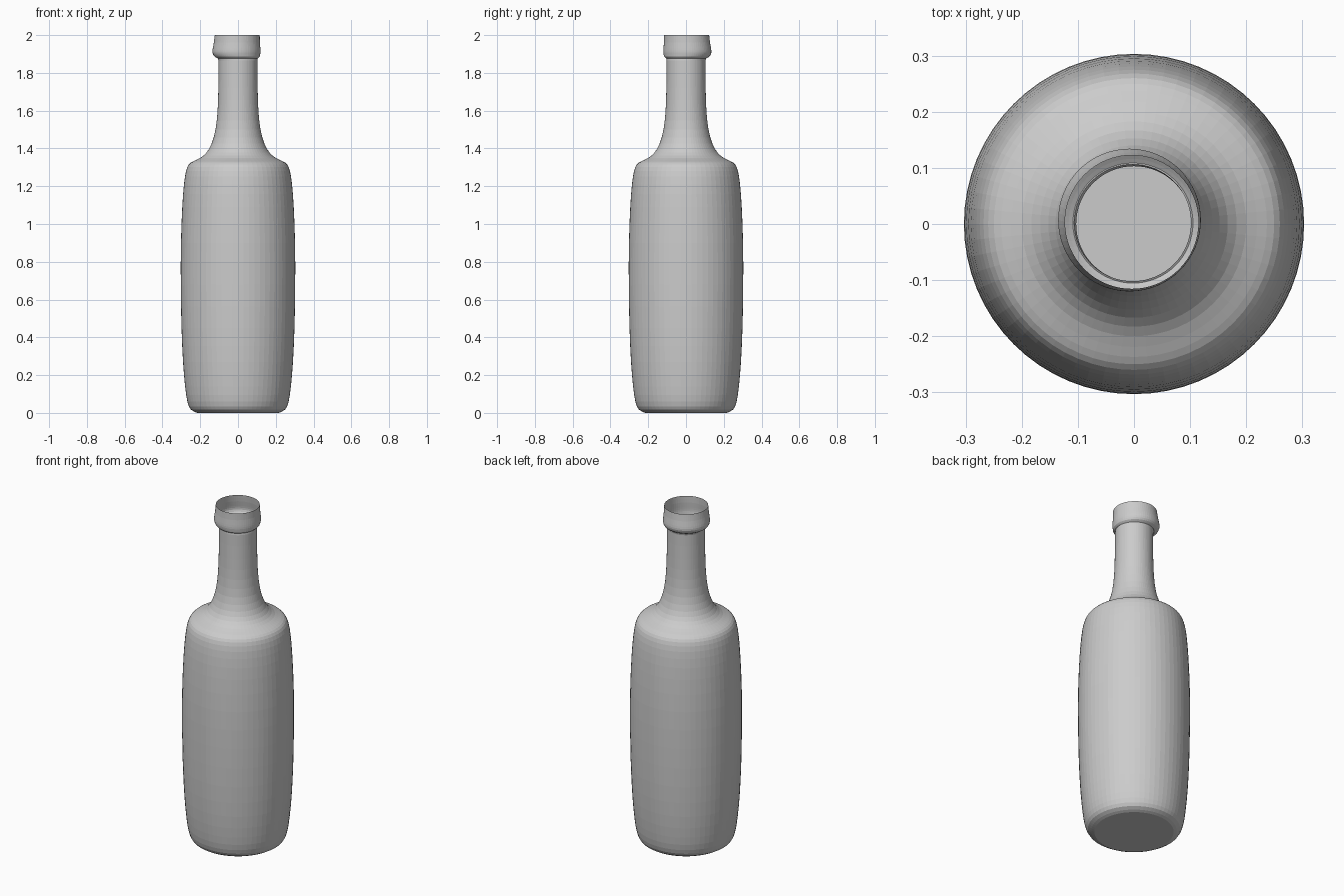
import bpy
import bmesh
import math
from mathutils import Vector

SEGMENTS = 64

cube = bpy.data.objects.get("Cube")
if cube:
    bpy.data.objects.remove(cube, do_unlink=True)

# Plain grey material
grey = bpy.data.materials.new("plain_grey")
grey.use_nodes = True
color = (0.6, 0.6, 0.6, 1)
grey.diffuse_color = color
grey.node_tree.nodes["Principled BSDF"].inputs["Base Color"].default_value = color

# Silhouette as (radius, height): base, body, shoulder, neck, lip
profile = [
    (0.215, 0.0), (0.25, 0.018), (0.268, 0.06), (0.28, 0.14), (0.291, 0.27),
    (0.299, 0.45), (0.303, 0.68), (0.302, 0.9), (0.295, 1.09), (0.286, 1.21),
    (0.275, 1.28), (0.26, 1.315), (0.237, 1.332), (0.2, 1.35), (0.167, 1.378),
    (0.14, 1.425), (0.119, 1.5), (0.108, 1.6), (0.104, 1.72), (0.103, 1.865),
    (0.107, 1.877), (0.12, 1.887), (0.127, 1.907), (0.126, 1.93), (0.122, 1.96),
    (0.119, 2.0),
]


def smooth_path(points):
    """Add a Catmull-Rom midpoint between neighbouring points."""
    pts = [Vector((r, 0, z)) for r, z in points]
    path = []
    for i in range(len(pts) - 1):
        a, b, c, d = (pts[max(i - 1, 0)], pts[i], pts[i + 1],
                      pts[min(i + 2, len(pts) - 1)])
        path += [b, (9 * (b + c) - a - d) / 16]
    return path + [pts[-1]]


# Thin-walled open bottle turned around the vertical axis
bm = bmesh.new()
verts = [bm.verts.new(p) for p in smooth_path(profile)]
edges = [bm.edges.new(pair) for pair in zip(verts, verts[1:])]
bmesh.ops.spin(bm, geom=verts + edges, cent=(0, 0, 0), axis=(0, 0, 1),
               angle=math.tau, steps=SEGMENTS, use_merge=True)
bmesh.ops.remove_doubles(bm, verts=bm.verts, dist=0.0001)

# Flat base
low = min(v.co.z for v in bm.verts)
base = [e for e in bm.edges if e.is_boundary
        and all(v.co.z < low + 0.002 for v in e.verts)]
bmesh.ops.edgeloop_fill(bm, edges=base)

# The lip sits slightly off centre
for v in bm.verts:
    if v.co.z > 1.87:
        rise = min(1, (v.co.z - 1.87) / 0.03)
        ease = 1 - 0.5 * max(0, (v.co.z - 1.92) / 0.08)
        v.co += Vector((-0.008, 0.007, 0)) * rise * ease

bmesh.ops.recalc_face_normals(bm, faces=bm.faces)
side = max(bm.faces, key=lambda f: f.calc_center_median().xy.length)
if side.normal.dot(side.calc_center_median()) < 0:
    bmesh.ops.reverse_faces(bm, faces=bm.faces)

mesh = bpy.data.meshes.new("bottle")
bm.to_mesh(mesh)
bm.free()
mesh.materials.append(grey)
bottle = bpy.data.objects.new("bottle", mesh)
bpy.context.collection.objects.link(bottle)
